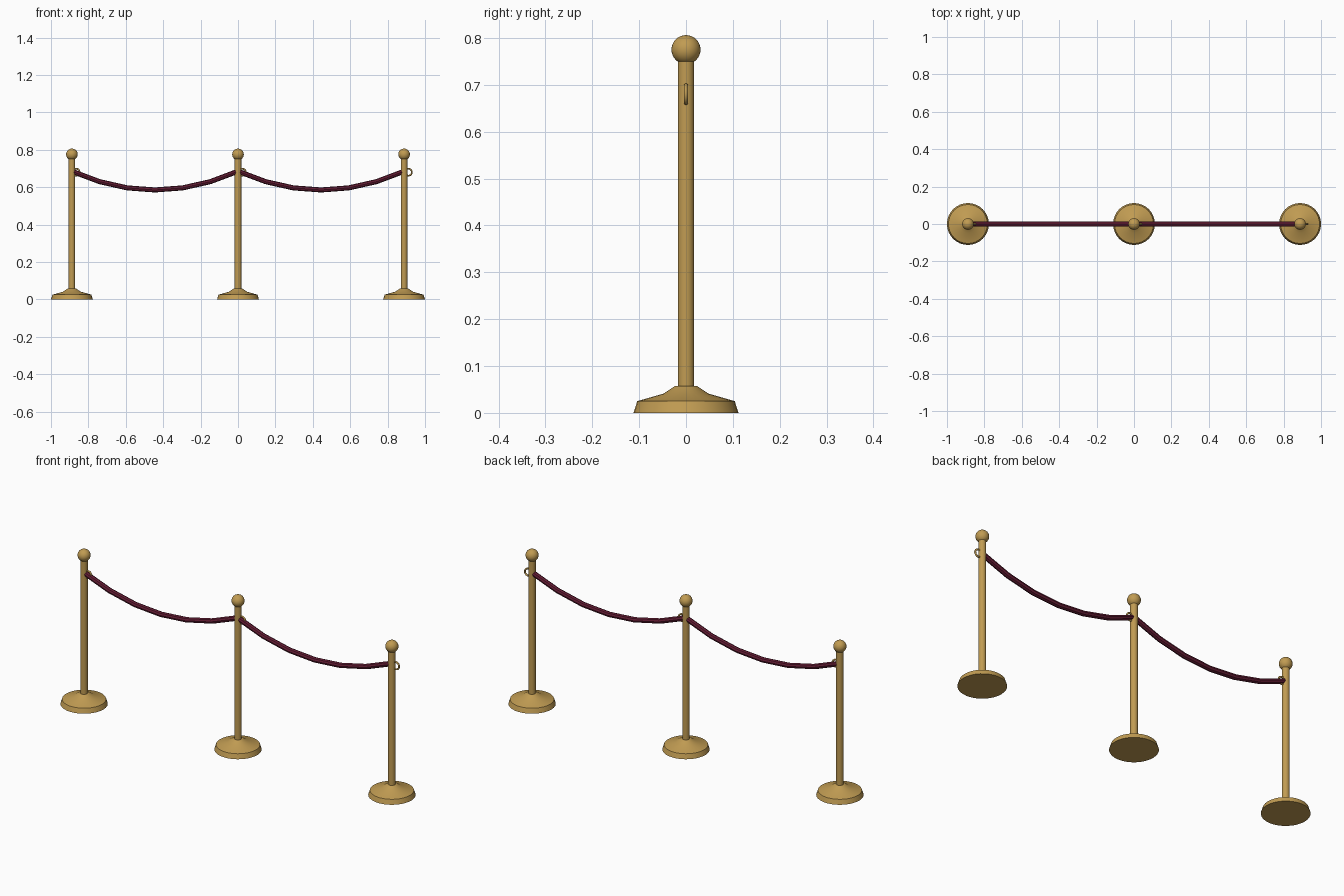
import bpy, bmesh, math
from mathutils import Vector

cube = bpy.data.objects.get("Cube")
if cube:
    bpy.data.objects.remove(cube, do_unlink=True)


def material(name, color):
    m = bpy.data.materials.new(name)
    m.use_nodes = True
    m.diffuse_color = color
    m.node_tree.nodes["Principled BSDF"].inputs["Base Color"].default_value = color
    return m


BRASS = material("brass", (0.53, 0.33, 0.085, 1))
VELVET = material("burgundy velvet", (0.13, 0.012, 0.035, 1))
SPACING = 0.888


def finish(name, bm, mat, location, angle=30):
    bmesh.ops.recalc_face_normals(bm, faces=bm.faces)
    mesh = bpy.data.meshes.new(name)
    bm.to_mesh(mesh)
    bm.free()
    mesh.materials.append(mat)
    obj = bpy.data.objects.new(name, mesh)
    bpy.context.collection.objects.link(obj)
    obj.location = location
    bpy.ops.object.select_all(action="DESELECT")
    obj.select_set(True)
    bpy.context.view_layer.objects.active = obj
    bpy.ops.object.shade_smooth_by_angle(angle=math.radians(angle))
    return obj


def lathe(name, profile, mat, location, sides=32):
    """Revolve (radius, height) points about z and cap both ends."""
    bm = bmesh.new()
    rings = [[bm.verts.new((r * math.cos(a), r * math.sin(a), z))
              for a in (math.tau * i / sides for i in range(sides))]
             for r, z in profile]
    skin(bm, rings)
    return finish(name, bm, mat, location)


def skin(bm, rings):
    n = len(rings[0])
    for low, high in zip(rings, rings[1:]):
        for i in range(n):
            j = (i + 1) % n
            bm.faces.new((low[i], low[j], high[j], high[i]))
    bm.faces.new(rings[0][::-1])
    bm.faces.new(rings[-1])


def tube(name, path, radius, sides, mat, location, angle):
    """Sweep a round section along a path lying in the xz plane."""
    bm = bmesh.new()
    side = Vector((0, 1, 0))
    rings = []
    for i, p in enumerate(path):
        tangent = (path[min(i + 1, len(path) - 1)] - path[max(i - 1, 0)]).normalized()
        normal = tangent.cross(side)
        rings.append([bm.verts.new(p + radius * (side * math.cos(a) + normal * math.sin(a)))
                      for a in (math.tau * k / sides for k in range(sides))])
    skin(bm, rings)
    return finish(name, bm, mat, location, angle)


# Stanchions: weighted base, pole, ball finial and rope hook
base_profile = [(0.112, 0), (0.104, 0.025), (0.048, 0.041), (0.024, 0.057)]
hook_path = [Vector((0.0185 * math.cos(a), 0, 0.0185 * math.sin(a)))
             for a in (math.radians(-110 + 290 * i / 16) for i in range(17))]
for label, x in (("right", -SPACING), ("middle", 0), ("left", SPACING)):
    lathe(label + "_base", base_profile, BRASS, (x, 0, 0))
    lathe(label + "_pole", [(0.0175, 0.05), (0.0175, 0.755)], BRASS, (x, 0, 0))
    ball = bmesh.new()
    bmesh.ops.create_uvsphere(ball, u_segments=32, v_segments=16, radius=0.031)
    finish(label + "_finial", ball, BRASS, (x, 0, 0.775))
    tube(label + "_hook", hook_path, 0.0045, 8, BRASS, (x + 0.023, 0, 0.68), 60)

# Sagging ropes between neighbouring poles
SEGMENTS, SAG = 6, 0.1
rope_path = []
for i in range(SEGMENTS + 1):
    t = 2 * i / SEGMENTS - 1
    rope_path.append(Vector((t * SPACING / 2, 0, SAG * t * t)))
for label, x in (("right", -SPACING / 2), ("left", SPACING / 2)):
    tube(label + "_rope", rope_path, 0.0135, 8, VELVET, (x, 0, 0.585), 30)
